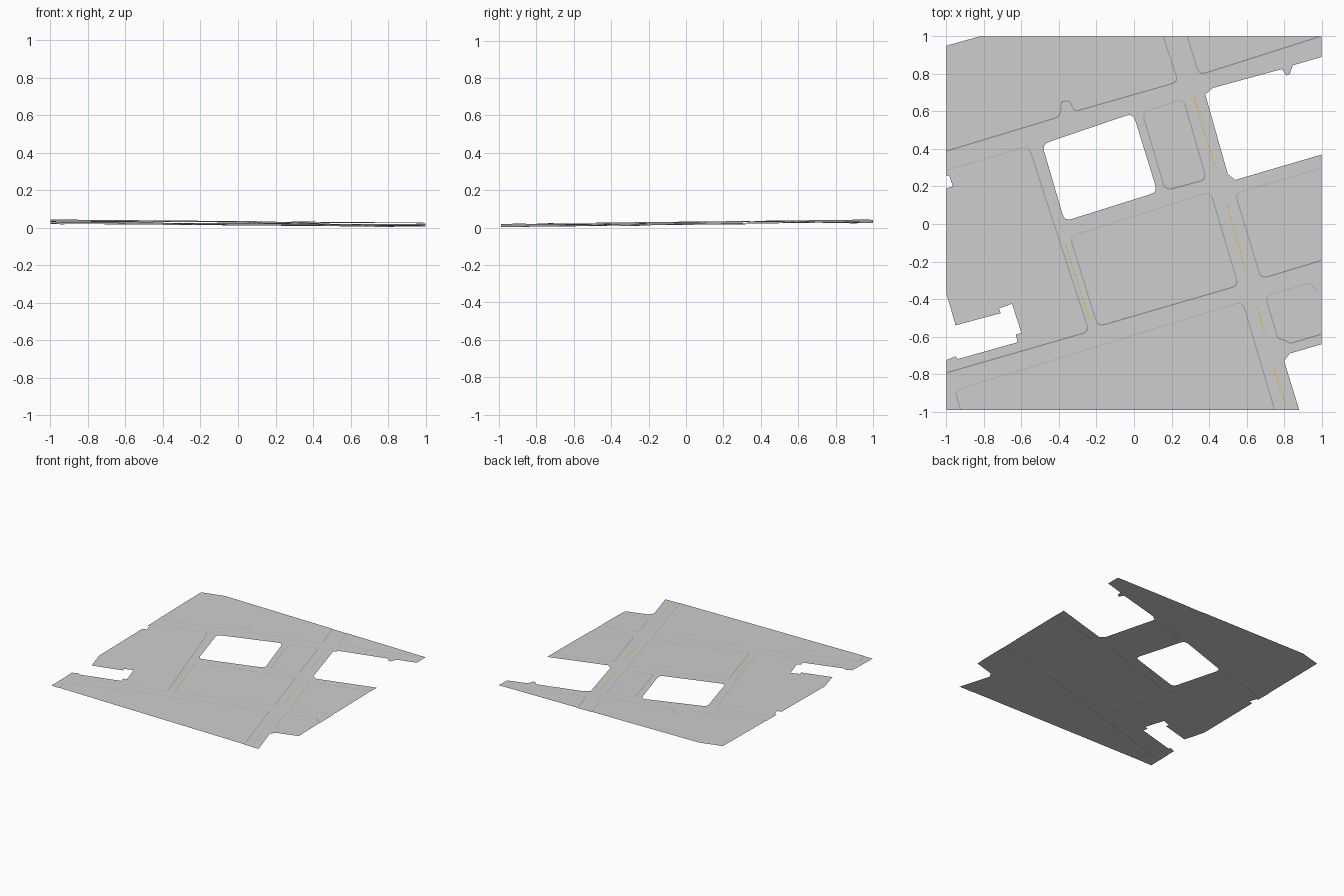
import bpy
import bmesh
from mathutils import Vector
from mathutils.geometry import delaunay_2d_cdt

cube = bpy.data.objects.get("Cube")
if cube:
    bpy.data.objects.remove(cube, do_unlink=True)

KERB_WIDTH = 0.006
KERB_HEIGHT = 0.002


def material(name, rgb):
    mat = bpy.data.materials.new(name)
    mat.use_nodes = True
    mat.diffuse_color = (*rgb, 1)
    bsdf = next(n for n in mat.node_tree.nodes if n.type == 'BSDF_PRINCIPLED')
    bsdf.inputs["Base Color"].default_value = (*rgb, 1)
    return mat


paving_grey = material("paving grey", (0.62, 0.62, 0.62))
kerb_grey = material("kerb grey", (0.42, 0.42, 0.42))
line_yellow = material("line yellow", (0.75, 0.52, 0.06))


def ground(p):
    """Height of the gently sloping site."""
    return 0.0215 - 0.0085 * p.x + 0.0115 * p.y


def rounded(points, radius=0.04, steps=4):
    """Counter-clockwise outline with every corner rounded off."""
    pts = [Vector(p) for p in points]
    if sum(a.cross(b) for a, b in zip(pts, pts[1:] + pts[:1])) < 0:
        pts.reverse()
    if not radius:
        return pts
    out = []
    for i, p in enumerate(pts):
        before, after = pts[i - 1] - p, pts[(i + 1) % len(pts)] - p
        r = min(radius, 0.45 * before.length, 0.45 * after.length)
        a, b = p + before.normalized() * r, p + after.normalized() * r
        for s in range(steps + 1):
            t = s / steps
            out.append(a * (1 - t) ** 2 + p * 2 * t * (1 - t) + b * t * t)
    return out


def inset(pts, width):
    """Outline moved inward by the kerb width."""
    out = []
    for i, p in enumerate(pts):
        d = (pts[(i + 1) % len(pts)] - pts[i - 1]).normalized()
        out.append(p + Vector((-d.y, d.x)) * width)
    return out


def inside(p, poly):
    hit = False
    for a, b in zip(poly, poly[1:] + poly[:1]):
        if (a.y > p.y) != (b.y > p.y):
            if p.x < a.x + (p.y - a.y) * (b.x - a.x) / (b.y - a.y):
                hit = not hit
    return hit


def make_object(name, bm, mats):
    mesh = bpy.data.meshes.new(name)
    bm.to_mesh(mesh)
    bm.free()
    for m in mats:
        mesh.materials.append(m)
    obj = bpy.data.objects.new(name, mesh)
    bpy.context.collection.objects.link(obj)
    return obj


# Outer edge of the site, with its bays cut into the sides
site = rounded([
    (-1, 0.95), (-0.82, 1), (1, 1), (1, 0.89), (0.845, 0.845), (0.83, 0.8),
    (0.81, 0.79), (0.79, 0.825), (0.75, 0.815), (0.42, 0.725), (0.38, 0.69),
    (0.5, 0.265), (0.54, 0.235), (1, 0.37), (1, -0.64), (0.83, -0.69),
    (0.8, -0.73), (0.88, -0.99), (-1, -0.99), (-1, -0.725), (-0.95, -0.705),
    (-0.94, -0.72), (-0.62, -0.63), (-0.63, -0.59), (-0.6, -0.58),
    (-0.65, -0.425), (-0.72, -0.45), (-0.71, -0.475), (-0.95, -0.54),
    (-1, -0.37), (-1, 0.19), (-0.965, 0.2), (-0.985, 0.26), (-1, 0.255)],
    radius=0)

# Open courtyard in the middle
courtyard = rounded([(-0.49, 0.425), (-0.005, 0.59), (0.125, 0.17), (-0.37, 0.015)])

# Raised city blocks; those at the rim run past it and are trimmed
blocks = [rounded(b) for b in (
    [(-1.1, 0.355), (-0.39, 0.57), (-0.385, 0.65), (-0.345, 0.655),
     (-0.32, 0.595), (0.24, 0.755), (0.125, 1.1), (-1.1, 1.1)],
    [(0.25, 1.1), (0.345, 0.79), (1.1, 1.03), (1.1, 1.1)],
    [(-1.1, 0.258), (-0.56, 0.42), (-0.235, -0.575), (-1.1, -0.825)],
    [(-0.345, -0.065), (0.41, 0.175), (0.56, -0.33), (-0.195, -0.55)],
    [(0.04, 0.595), (0.265, 0.67), (0.39, 0.235), (0.165, 0.175)],
    [(0.535, 0.165), (1.1, 0.33), (1.1, -0.167), (0.675, -0.295)],
    [(0.695, -0.38), (0.94, -0.31), (0.97, -0.35), (1.1, -0.34),
     (1.1, -0.56), (0.83, -0.64), (0.8, -0.62), (0.765, -0.615)],
    [(-0.96, -0.885), (0.58, -0.41), (0.785, -1.1), (-0.89, -1.1)],
)]
tops = [inset(b, KERB_WIDTH) for b in blocks]

# Triangulate every outline together so that roads, kerbs and paving join
coords, edges = [], []
for loop in [site, courtyard] + blocks + tops:
    first, n = len(coords), len(loop)
    coords += loop
    edges += [(first + i, first + (i + 1) % n) for i in range(n)]
points, _, triangles, *_ = delaunay_2d_cdt(coords, edges, [], 0, 1e-5)

bm = bmesh.new()
verts = [bm.verts.new((p.x, p.y, ground(p))) for p in points]
raised = set()
for tri in triangles:
    centre = sum((points[i] for i in tri), Vector((0, 0))) / len(tri)
    if not inside(centre, site) or inside(centre, courtyard):
        continue
    face = bm.faces.new([verts[i] for i in tri])
    if any(inside(centre, t) for t in tops):
        raised.update(tri)
    elif any(inside(centre, b) for b in blocks):
        face.material_index = 1
for i in raised:
    verts[i].co.z += KERB_HEIGHT
bmesh.ops.delete(bm, geom=[v for v in bm.verts if not v.link_faces], context='VERTS')
bm.normal_update()
for f in bm.faces:
    if f.normal.z < 0:
        f.normal_flip()
make_object("street_ground", bm, [paving_grey, kerb_grey])

# Dashed centre lines on the roads
bm = bmesh.new()
for start, end in (
        ((0.32, 0.67), (0.43, 0.31)),
        ((0.495, 0.105), (0.6, -0.27)),
        ((-0.365, -0.11), (-0.235, -0.515)),
        ((0.655, -0.44), (0.697, -0.59)),
        ((0.745, -0.765), (0.815, -0.985))):
    a, b = Vector(start), Vector(end)
    d = (b - a).normalized()
    side = Vector((-d.y, d.x)) * 0.003
    count = round((b - a).length / 0.032)
    for k in range(count):
        p = a + d * 0.032 * k
        q = p + d * 0.022
        corners = (p - side, q - side, q + side, p + side)
        bm.faces.new([bm.verts.new((c.x, c.y, ground(c) + 0.0008)) for c in corners])
make_object("road_centre_dashes", bm, [line_yellow])
